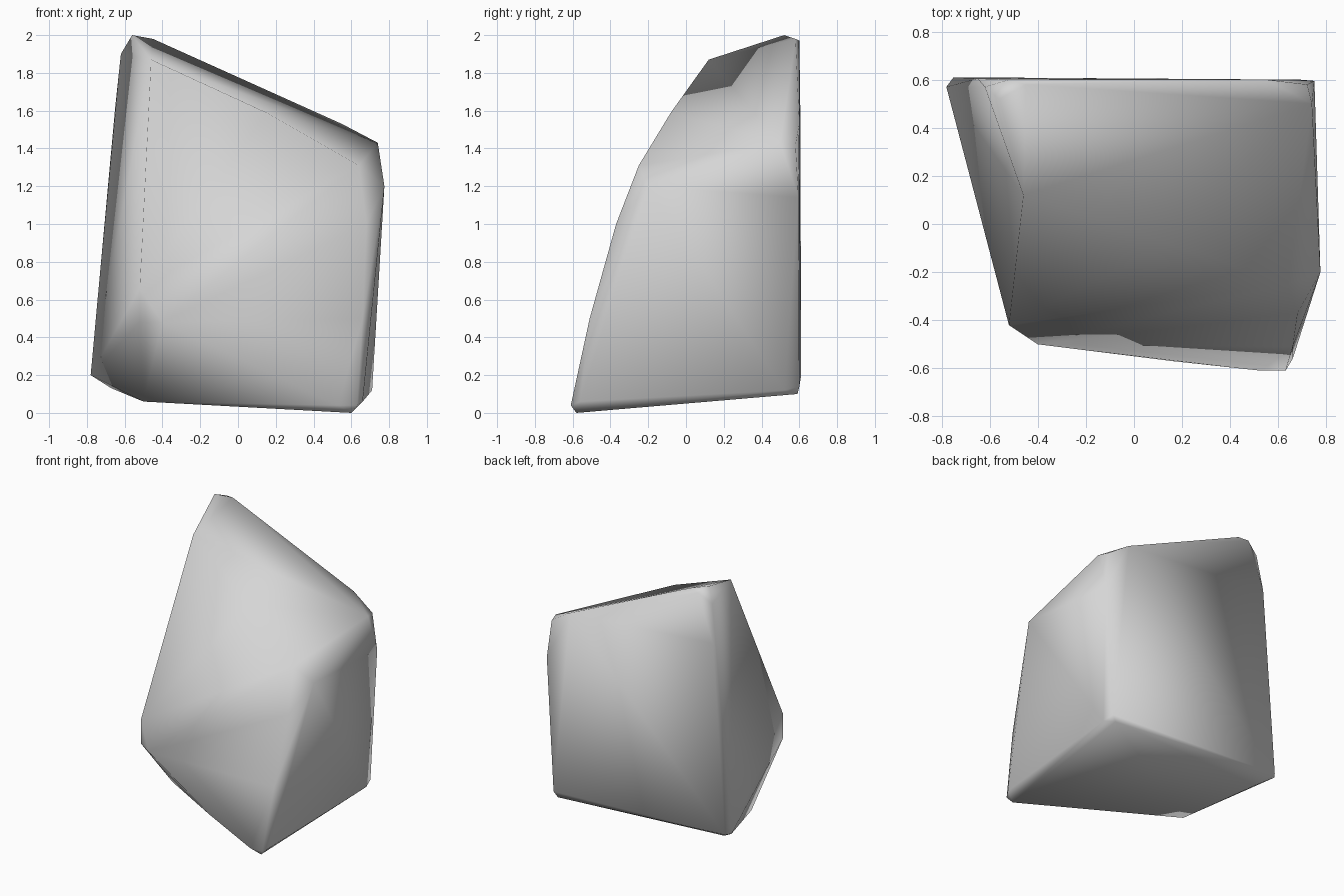
import bpy
import bmesh
from mathutils import Vector

cube = bpy.data.objects.get("Cube")
if cube:
    bpy.data.objects.remove(cube, do_unlink=True)

# Stone material
stone = bpy.data.materials.new("stone grey")
stone.use_nodes = True
colour = (0.67, 0.67, 0.67, 1)
stone.diffuse_color = colour
bsdf = next(n for n in stone.node_tree.nodes if n.type == 'BSDF_PRINCIPLED')
bsdf.inputs["Base Color"].default_value = colour
bsdf.inputs["Roughness"].default_value = 0.9

# Chipped corners of the boulder, grouped by region
peak = [(-.62, .57, 1.9), (-.65, .605, 1.62), (-.56, .52, 2),
        (-.52, .6, 1.97), (-.45, .58, 1.98)]
brow = [(-.46, .12, 1.87), (.15, -.08, 1.59), (.64, -.25, 1.31)]
right_shoulder = [(.55, .6, 1.53), (.74, .5, 1.43), (.72, .58, 1.42),
                  (.775, -.2, 1.2), (.75, .595, 1.14)]
front_edges = [(-.52, -.42, .66), (.68, -.37, 1), (.66, -.51, .5)]
front_foot = [(-.52, -.42, .48), (-.4, -.5, .48), (.16, -.57, .18), (-.5, -.07, .06),
              (.53, -.61, .04), (.63, -.61, .04), (.66, -.56, .06), (.6, -.58, 0)]
back_foot = [(-.78, .57, .2), (-.75, .61, .2), (-.67, .5, .13),
             (.71, .52, .12), (.69, .6, .14), (.66, .59, .1)]

# Wrap a convex skin around the corners
bm = bmesh.new()
for group in (peak, brow, right_shoulder, front_edges, front_foot, back_foot):
    for point in group:
        bm.verts.new(point)
bmesh.ops.convex_hull(bm, input=list(bm.verts))
loose = [v for v in bm.verts if not v.link_faces]
bmesh.ops.delete(bm, geom=loose, context='VERTS')


def at(vert, point):
    return (vert.co - Vector(point)).length < 0.001


def sink_edge(start, end, tip):
    """Turn the ridge start-end so that a crease runs from tip instead."""
    for edge in bm.edges:
        a, b = edge.verts
        ends_match = (at(a, start) and at(b, end)) or (at(b, start) and at(a, end))
        if ends_match and any(at(v, tip) for f in edge.link_faces for v in f.verts):
            bmesh.ops.rotate_edges(bm, edges=[edge])
            return


# Hollow the left side and the sloping top slightly, below the brow ridge
for corner in peak[:2]:
    sink_edge(corner, front_edges[0], brow[0])
for corner in peak[2:]:
    sink_edge(corner, brow[1], brow[0])

bmesh.ops.recalc_face_normals(bm, faces=list(bm.faces))
for face in bm.faces:
    face.smooth = True

mesh = bpy.data.meshes.new("boulder")
bm.to_mesh(mesh)
bm.free()
mesh.materials.append(stone)
boulder = bpy.data.objects.new("boulder", mesh)
bpy.context.collection.objects.link(boulder)
